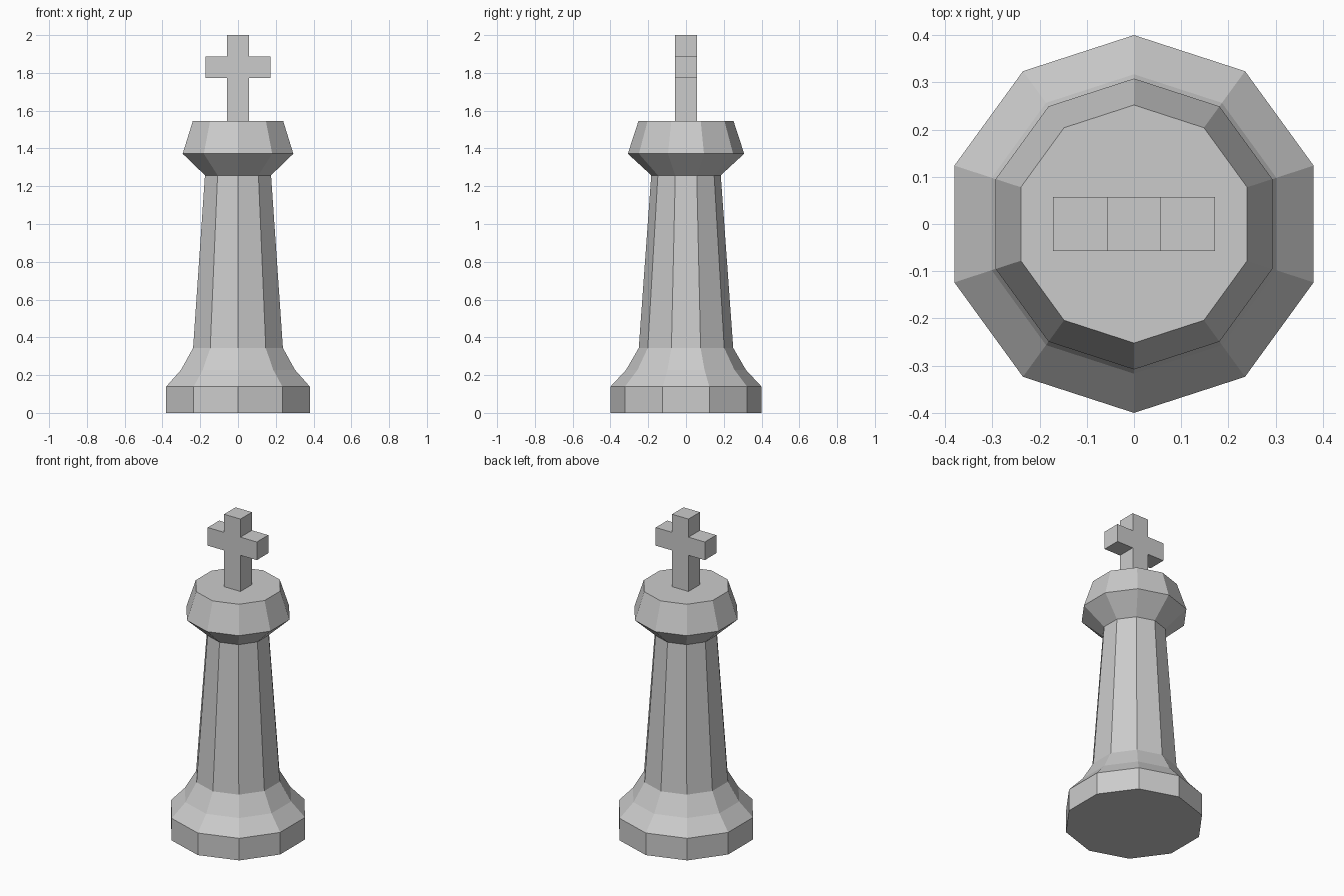
import bpy, bmesh
from math import cos, sin, pi

if "Cube" in bpy.data.objects:
    bpy.data.objects.remove(bpy.data.objects["Cube"])

SIDES = 10


def finish(name, bm):
    bmesh.ops.recalc_face_normals(bm, faces=bm.faces)
    mesh = bpy.data.meshes.new(name)
    bm.to_mesh(mesh)
    bm.free()
    obj = bpy.data.objects.new(name, mesh)
    bpy.context.collection.objects.link(obj)
    return obj


def turned(name, profile):
    """Ten-sided lathe of (radius, z) pairs, a corner facing +y, capped at both ends."""
    bm = bmesh.new()
    rings = []
    for r, z in profile:
        angles = [pi / 2 + 2 * pi * i / SIDES for i in range(SIDES)]
        rings.append([bm.verts.new((r * cos(a), r * sin(a), z)) for a in angles])
    for low, high in zip(rings, rings[1:]):
        for i in range(SIDES):
            j = (i + 1) % SIDES
            bm.faces.new((low[i], low[j], high[j], high[i]))
    bm.faces.new(rings[0][::-1])
    bm.faces.new(rings[-1])
    return finish(name, bm)


# Body: plinth, flared foot, tapering column and collar
turned("piece_body", [
    (0.40, 0.0), (0.40, 0.139), (0.317, 0.228), (0.25, 0.344),
    (0.184, 1.258), (0.308, 1.372), (0.252, 1.544),
])

# Cross finial: half outline mirrored in x, then extruded through its depth
u = 0.057
top = 2.0
half = [(u, top - 8 * u), (u, top - 4 * u), (3 * u, top - 4 * u),
        (3 * u, top - 2 * u), (u, top - 2 * u), (u, top)]
outline = half + [(-x, z) for x, z in reversed(half)]
bm = bmesh.new()
face = bm.faces.new([bm.verts.new((x, -u, z)) for x, z in outline])
extruded = bmesh.ops.extrude_face_region(bm, geom=[face], use_keep_orig=True)
moved = [v for v in extruded["geom"] if isinstance(v, bmesh.types.BMVert)]
bmesh.ops.translate(bm, verts=moved, vec=(0, 2 * u, 0))
finish("cross_finial", bm)
